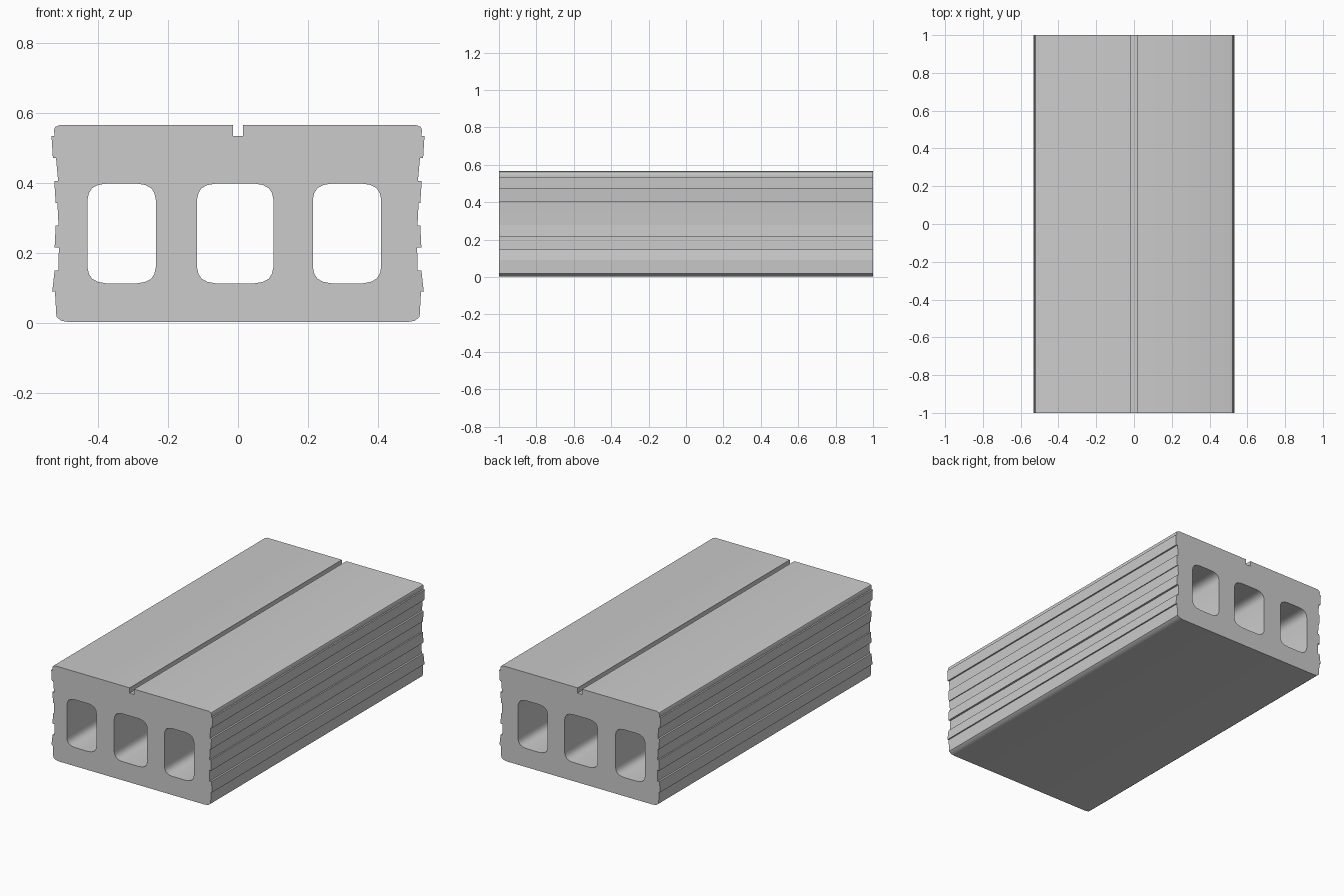
import bpy
import bmesh
import math

if "Cube" in bpy.data.objects:
    bpy.data.objects.remove(bpy.data.objects["Cube"])

# Right-hand half of the slab outline, bottom to top (x, z): keyed, ribbed edge
EDGE = [(0.483, 0.003), (0.505, 0.007), (0.519, 0.018), (0.523, 0.09),
        (0.531, 0.09), (0.524, 0.151), (0.513, 0.151), (0.512, 0.217),
        (0.524, 0.217), (0.521, 0.279), (0.513, 0.279), (0.516, 0.343),
        (0.521, 0.343), (0.525, 0.406), (0.514, 0.406), (0.52, 0.472),
        (0.529, 0.472), (0.533, 0.535), (0.524, 0.535), (0.526, 0.552),
        (0.522, 0.561), (0.507, 0.567)]
# Right half of the groove along the top
GROOVE = [(0.015, 0.567), (0.015, 0.535)]


def hole(x0, x1, z0=0.114, z1=0.399):
    """Rounded hollow core: one corner swept round all four."""
    cx, hx = (x0 + x1) / 2, (x1 - x0) / 2
    cz, hz = (z0 + z1) / 2, (z1 - z0) / 2
    corner = [(0, 0.045), (0.004, 0.027), (0.013, 0.013), (0.03, 0.004), (0.053, 0)]
    pts = []
    for sx, sz in ((1, 1), (-1, 1), (-1, -1), (1, -1)):
        arc = [(cx + sx * (hx - a), cz + sz * (hz - b)) for a, b in corner]
        pts += arc if sx * sz > 0 else arc[::-1]
    return pts


half = EDGE + GROOVE
outline = half + [(-x, z) for x, z in reversed(half)]
loops = [outline, hole(-0.43, -0.235), hole(-0.117, 0.101), hole(0.214, 0.409)]

# Filled 2D curve, extruded along the slab's length
curve = bpy.data.curves.new("slab_profile", 'CURVE')
curve.dimensions = '2D'
curve.fill_mode = 'BOTH'
curve.extrude = 1.0
for pts in loops:
    sp = curve.splines.new('POLY')
    sp.points.add(len(pts) - 1)
    for p, (x, z) in zip(sp.points, pts):
        p.co = (x, z, 0, 1)
    sp.use_cyclic_u = True
slab = bpy.data.objects.new("hollow_core_slab", curve)
bpy.context.collection.objects.link(slab)
slab.rotation_euler.x = math.radians(90)
bpy.context.view_layer.objects.active = slab
slab.select_set(True)
bpy.ops.object.convert(target='MESH')
slab = bpy.context.object
bpy.ops.object.transform_apply(location=False, rotation=True, scale=False)

# Weld the caps to the walls
bm = bmesh.new()
bm.from_mesh(slab.data)
bmesh.ops.remove_doubles(bm, verts=bm.verts, dist=0.0005)
bmesh.ops.recalc_face_normals(bm, faces=bm.faces)
bm.to_mesh(slab.data)
bm.free()
bpy.ops.object.shade_smooth_by_angle(angle=math.radians(35))
